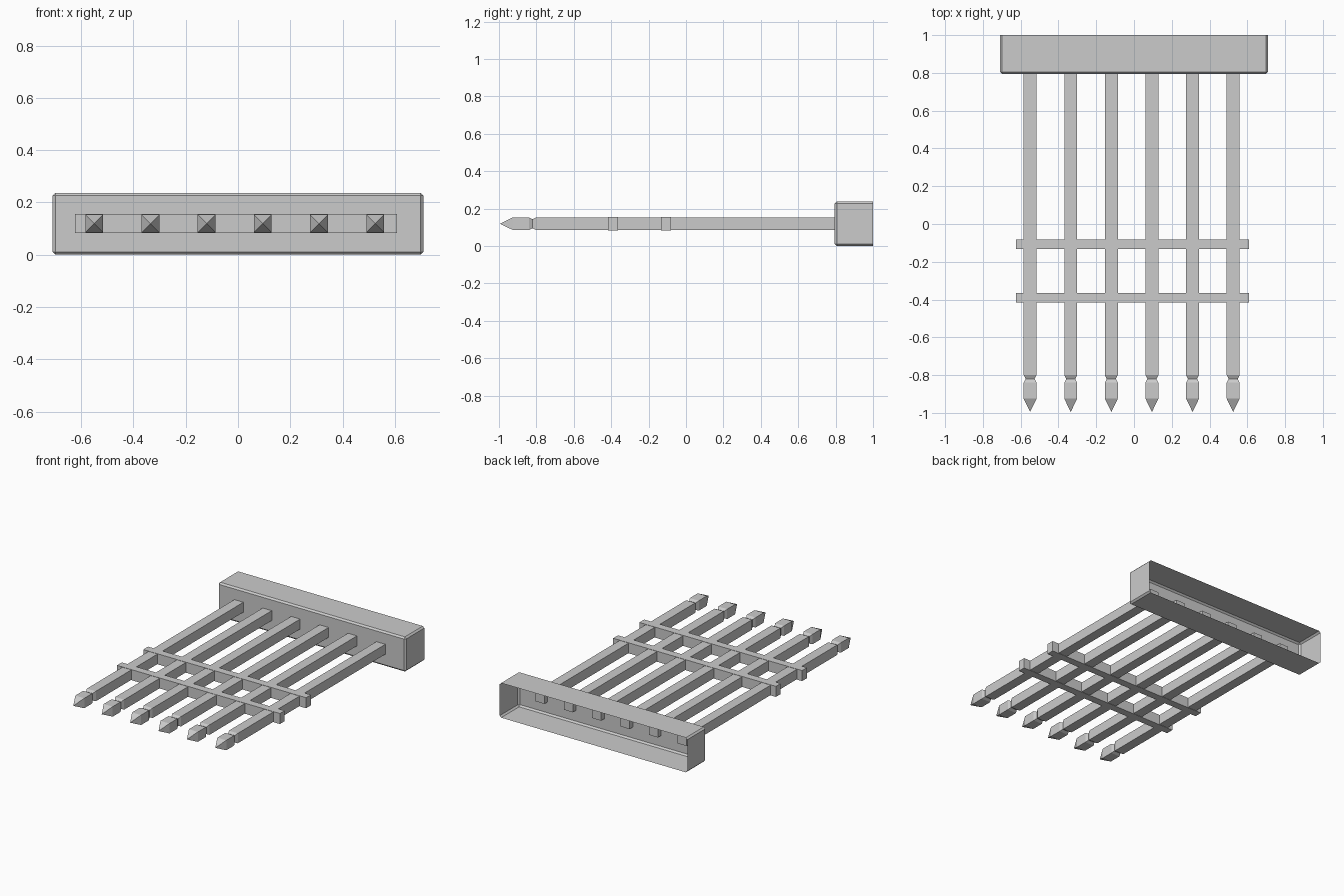
import bpy
import bmesh
from mathutils import Matrix, Vector

if "Cube" in bpy.data.objects:
    bpy.data.objects.remove(bpy.data.objects["Cube"])

MID_Z = 0.119                                   # centre height of every part
PIN_X = [-0.55 + 0.215 * i for i in range(6)]


def finish(name, bm):
    mesh = bpy.data.meshes.new(name)
    bm.to_mesh(mesh)
    bm.free()
    obj = bpy.data.objects.new(name, mesh)
    bpy.context.collection.objects.link(obj)
    return obj


def box(x0, x1, y0, y1, z0, z1):
    bm = bmesh.new()
    size = (x1 - x0, y1 - y0, z1 - z0)
    centre = Vector((x0 + x1, y0 + y1, z0 + z1)) / 2
    bmesh.ops.create_cube(
        bm, size=1, matrix=Matrix.Translation(centre) @ Matrix.Diagonal((*size, 1)))
    return bm


# Housing: thin shell, open at the back, chamfered everywhere but the open rim
bm = box(-0.71, 0.71, 0.795, 1.0, 0.0, 0.237)
back = [f for f in bm.faces if f.normal.y > 0.9]
bmesh.ops.delete(bm, geom=back, context='FACES_ONLY')
edges = [e for e in bm.edges if not e.is_boundary]
bmesh.ops.bevel(bm, geom=edges, offset=0.011, segments=1, affect='EDGES')
finish("housing", bm)

# Pins: square section swept along y, notched behind a pointed head
PROFILE = [(-0.925, 0.034), (-0.84, 0.034), (-0.82, 0.024),
           (-0.80, 0.034), (0.83, 0.034)]


def pin(name, x):
    bm = bmesh.new()
    corners = [(-1, -1), (1, -1), (1, 1), (-1, 1)]
    rings = [[bm.verts.new((x + a * h, y, MID_Z + b * h)) for a, b in corners]
             for y, h in PROFILE]
    tip = bm.verts.new((x, -0.995, MID_Z))
    for i in range(4):
        j = (i + 1) % 4
        bm.faces.new((tip, rings[0][j], rings[0][i]))
        for r, s in zip(rings, rings[1:]):
            bm.faces.new((r[i], r[j], s[j], s[i]))
    bm.faces.new(rings[-1])
    bmesh.ops.recalc_face_normals(bm, faces=bm.faces)
    finish(name, bm)


for i, x in enumerate(PIN_X):
    pin(f"pin_{i + 1}", x)

# Crossbars tying the pins together
for name, y in (("rear_crossbar", -0.107), ("front_crossbar", -0.39)):
    finish(name, box(-0.624, 0.608, y - 0.026, y + 0.026,
                     MID_Z - 0.036, MID_Z + 0.036))
